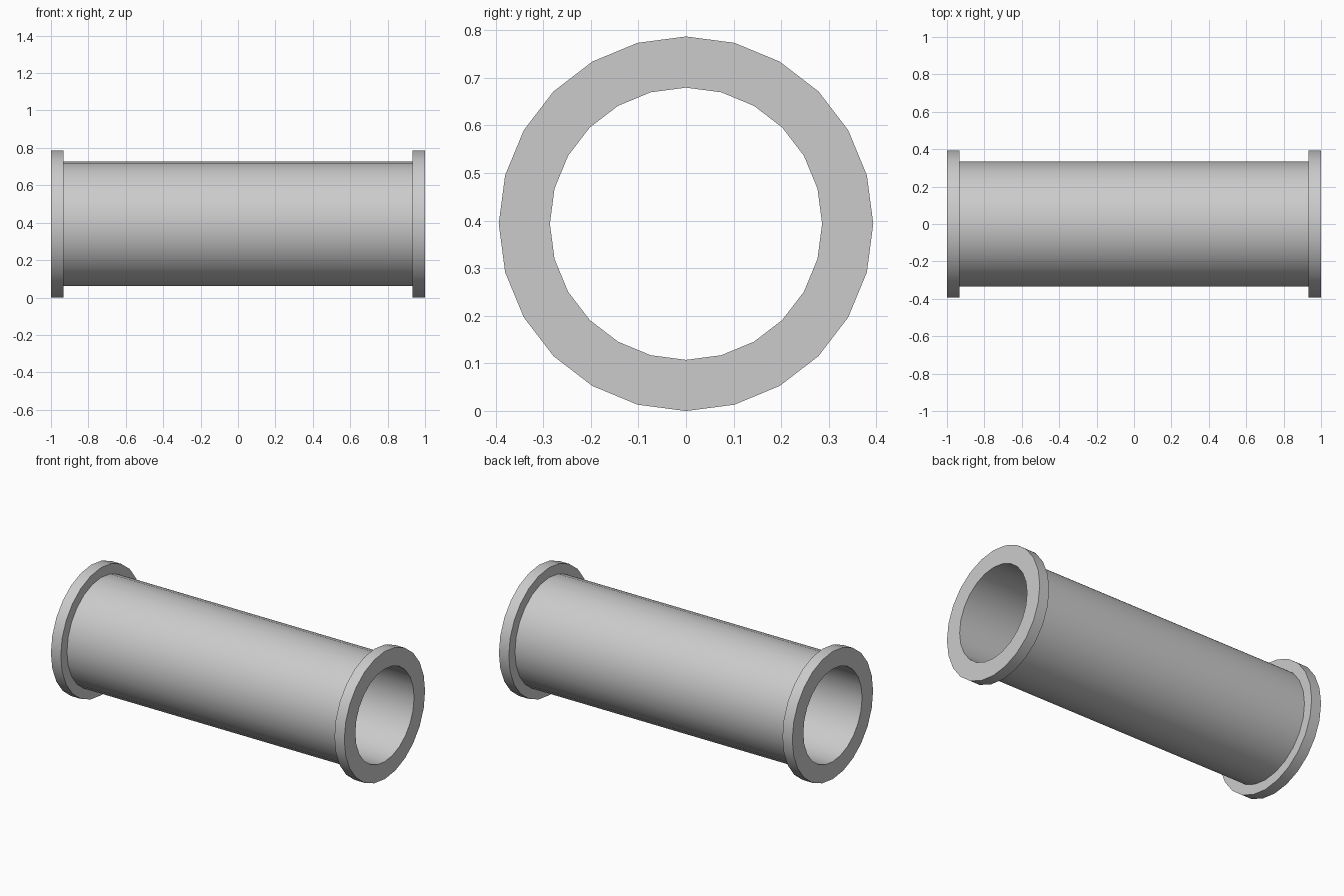
import bpy, bmesh, math

if "Cube" in bpy.data.objects:
    bpy.data.objects.remove(bpy.data.objects["Cube"])

SIDES = 24
R_BORE, R_BODY, R_FLANGE = 0.286, 0.333, 0.3935
X_END, X_FLANGE = 1.0, 0.933

# Closed half-section of the pipe wall with a flange at each end (x, radius)
right_half = [(X_FLANGE, R_BODY), (X_FLANGE, R_FLANGE), (X_END, R_FLANGE), (X_END, R_BORE)]
profile = right_half + [(-x, r) for x, r in reversed(right_half)]

# Turn the section around the x axis
bm = bmesh.new()
rings = []
for i in range(SIDES):
    a = 2 * math.pi * i / SIDES
    rings.append([bm.verts.new((x, r * math.cos(a), R_FLANGE + r * math.sin(a)))
                  for x, r in profile])
n = len(profile)
for i in range(SIDES):
    a, b = rings[i], rings[(i + 1) % SIDES]
    for j in range(n):
        k = (j + 1) % n
        bm.faces.new((a[j], a[k], b[k], b[j]))
bmesh.ops.recalc_face_normals(bm, faces=bm.faces)

mesh = bpy.data.meshes.new("flanged_pipe")
bm.to_mesh(mesh)
bm.free()
pipe = bpy.data.objects.new("flanged_pipe", mesh)
bpy.context.collection.objects.link(pipe)

# Smooth round walls, crisp flange edges
bpy.context.view_layer.objects.active = pipe
pipe.select_set(True)
bpy.ops.object.shade_smooth_by_angle(angle=math.radians(30))
